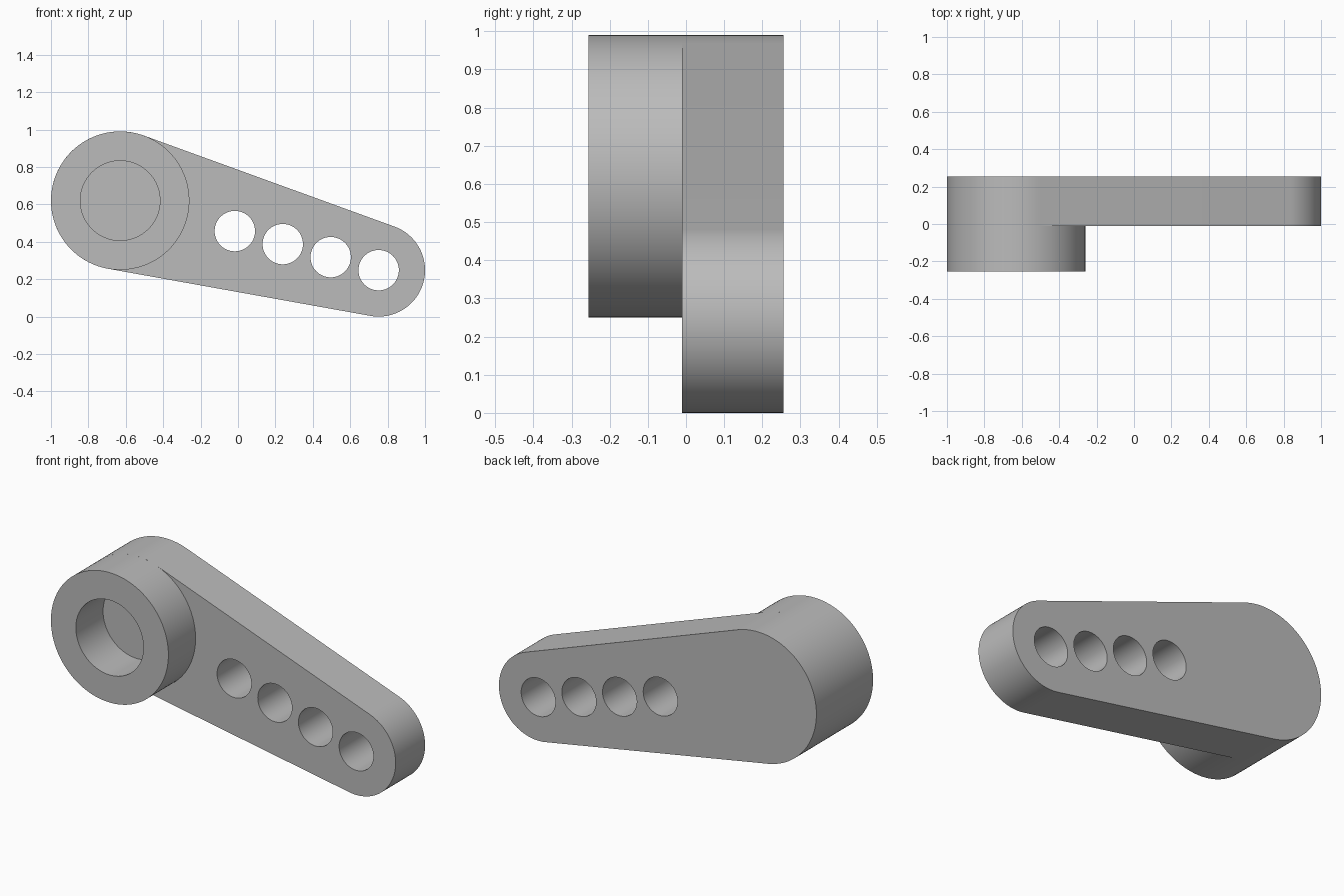
import bpy, bmesh
from math import sin, cos, pi, asin, atan2, hypot, radians
from mathutils import Vector

cube = bpy.data.objects.get("Cube")
if cube:
    bpy.data.objects.remove(cube, do_unlink=True)

grey = bpy.data.materials.new("plain grey")
grey.use_nodes = True
colour = (0.5, 0.5, 0.5, 1)
grey.diffuse_color = colour
grey.node_tree.nodes["Principled BSDF"].inputs["Base Color"].default_value = colour

FRONT, STEP, BACK = -0.255, -0.01, 0.255
HUB, HUB_R = Vector((-0.63, 0.62)), 0.37
TIP, TIP_R = Vector((0.752, 0.248)), 0.248
BORE_R, HOLE_R = 0.213, 0.108


def arc(centre, radius, start, end, steps):
    """Points along an arc in the x-z plane."""
    angles = [start + (end - start) * i / steps for i in range(steps + 1)]
    return [(centre[0] + radius * cos(a), centre[1] + radius * sin(a)) for a in angles]


def circle(centre, radius, steps=96):
    return arc(centre, radius, 0, 2 * pi, steps)[:-1]


def plate(name, loops, y0, y1, open_back=False):
    """Extrude an outline with holes from y0 back to y1."""
    bm = bmesh.new()
    for loop in loops:
        verts = [bm.verts.new((x, y0, z)) for x, z in loop]
        for a, b in zip(verts, verts[1:] + verts[:1]):
            bm.edges.new((a, b))
    bmesh.ops.triangle_fill(bm, edges=bm.edges[:], use_beauty=True)
    moved = bmesh.ops.extrude_face_region(bm, geom=bm.faces[:], use_keep_orig=True)["geom"]
    bmesh.ops.translate(bm, vec=(0, y1 - y0, 0),
                        verts=[g for g in moved if isinstance(g, bmesh.types.BMVert)])
    bmesh.ops.recalc_face_normals(bm, faces=bm.faces[:])
    if open_back:
        back = [f for f in bm.faces if all(abs(v.co.y - y1) < 1e-5 for v in f.verts)]
        bmesh.ops.delete(bm, geom=back, context='FACES_ONLY')
    mesh = bpy.data.meshes.new(name)
    bm.to_mesh(mesh)
    bm.free()
    mesh.materials.append(grey)
    obj = bpy.data.objects.new(name, mesh)
    bpy.context.collection.objects.link(obj)
    bpy.ops.object.select_all(action='DESELECT')
    obj.select_set(True)
    bpy.context.view_layer.objects.active = obj
    bpy.ops.object.shade_smooth_by_angle(angle=radians(30))
    return obj


# Tapered arm: two round ends joined by tangent lines, pierced by four holes
axis = TIP - HUB
slope = atan2(axis.y, axis.x)
spread = pi / 2 - asin((HUB_R - TIP_R) / hypot(*axis))
outline = (arc(TIP, TIP_R, slope - spread, slope + spread, 56)
           + arc(HUB, HUB_R, slope + spread, slope - spread + 2 * pi, 72))
first_hole = Vector((-0.017, 0.457))
holes = [circle(first_hole.lerp(TIP, i / 3), HOLE_R, 64) for i in range(4)]
plate("lever_arm", [outline] + holes, STEP, BACK)

# Round hub in front of the wide end, its bore stopping at the arm
plate("hub_ring", [circle(HUB, HUB_R), circle(HUB, BORE_R)], FRONT, STEP, open_back=True)
